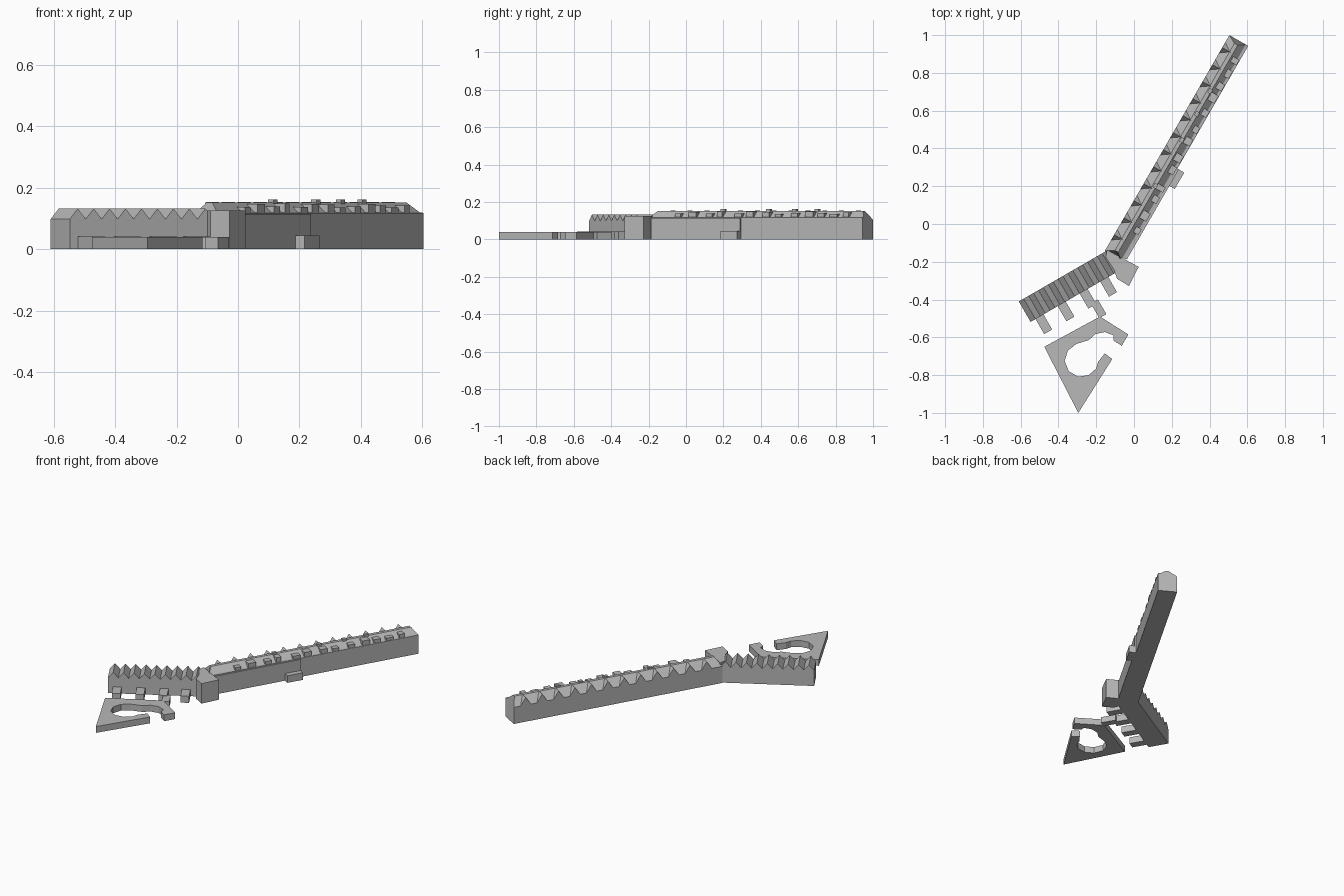
import bpy
import bmesh
import random
from math import radians
from mathutils import Matrix, Vector

random.seed(4)
cube = bpy.data.objects.get("Cube")
if cube:
    bpy.data.objects.remove(cube)

stone = bpy.data.materials.new("pale grey stone")
stone.use_nodes = True
GREY = (0.48, 0.48, 0.48, 1)
stone.diffuse_color = GREY
stone.node_tree.nodes["Principled BSDF"].inputs["Base Color"].default_value = GREY

# Local frames: x runs along a wing, -y runs across it
LONG = Matrix.Translation((-0.155, -0.143, 0)) @ Matrix.Rotation(radians(60), 4, "Z")
SHORT = Matrix.Translation((-0.61, -0.41, 0)) @ Matrix.Rotation(radians(30), 4, "Z")
WORLD = Matrix.Identity(4)


def extrude(name, points, vector, frame=WORLD, adjust=None):
    """Extrude a closed profile, optionally adjusting each vertex afterwards."""
    bm = bmesh.new()
    face = bm.faces.new([bm.verts.new(p) for p in points])
    geo = bmesh.ops.extrude_face_region(bm, geom=[face])["geom"]
    moved = [g for g in geo if isinstance(g, bmesh.types.BMVert)]
    bmesh.ops.translate(bm, verts=moved, vec=Vector(vector))
    if adjust:
        for v in bm.verts:
            adjust(v)
    if face.is_valid and len(face.edges[0].link_faces) > 2:
        bm.faces.remove(face)
    bmesh.ops.recalc_face_normals(bm, faces=bm.faces)
    mesh = bpy.data.meshes.new(name)
    bm.to_mesh(mesh)
    bm.free()
    mesh.materials.append(stone)
    obj = bpy.data.objects.new(name, mesh)
    obj.matrix_world = frame
    bpy.context.collection.objects.link(obj)
    return obj


def block(name, x0, x1, u0, u1, z0, z1, frame):
    """Box in a wing frame, u measured across the wing."""
    pts = [(x0, -u0, z0), (x1, -u0, z0), (x1, -u1, z0), (x0, -u1, z0)]
    return extrude(name, pts, (0, 0, z1 - z0), frame)


# Long wing: pitched roof with hipped ends
LENGTH = 1.32


def hip(v):
    if v.co.z > 0.14:
        v.co.x += 0.03 if v.co.x < LENGTH / 2 else -0.025


section = [(0, 0), (0, 0.105), (0.045, 0.152), (0.065, 0.152),
           (0.1, 0.12), (0.115, 0.118), (0.115, 0)]
extrude("long_wing", [(0, -u, z) for u, z in section], (LENGTH, 0, 0), LONG, hip)
block("long_wing_ledge", 0.02, 0.57, 0.1, 0.124, 0, 0.115, LONG)
block("long_wing_porch", 0.47, 0.57, 0.11, 0.157, 0, 0.045, LONG)

# Row of gabled dormers on the outer side of the long wing
for i in range(12):
    c = 0.1 + i * 0.104
    w = 0.036
    gable = [(c - w, 0, 0.1), (c + w, 0, 0.1), (c, 0, 0.154)]
    extrude(f"dormer_{i + 1}", gable, (0, -0.05, 0), LONG)

# Small flat-topped dormers on the inner slope
for i in range(13):
    x = 0.17 + i * 0.087 + random.uniform(-0.015, 0.015)
    u = random.uniform(0.065, 0.075)
    block(f"roof_box_{i + 1}", x, x + random.uniform(0.025, 0.05), u, 0.112,
          0.1, random.uniform(0.135, 0.15), LONG)

# Chimneys
for i, x in enumerate((0.42, 0.7, 0.86, 1.0)):
    block(f"chimney_{i + 1}", x, x + 0.025, 0.05, 0.07, 0.14, 0.162, LONG)

# Short wing: sawtooth roof running across its width
TEETH = 9
pitch = 0.54 / TEETH
saw = [(0, 0, 0), (0, 0, 0.098)]
for i in range(TEETH):
    saw += [((i + 0.5) * pitch, 0, 0.132), ((i + 1) * pitch, 0, 0.098)]
saw.append((TEETH * pitch, 0, 0))
extrude("short_wing", saw, (0, -0.125, 0), SHORT)

# Low annexes on the short wing and the link to the plate
for i, x in enumerate((0.03, 0.166, 0.3, 0.426)):
    block(f"annex_{i + 1}", x, x + 0.049, 0.12, 0.217, 0, 0.042, SHORT)
block("link_passage", 0.325, 0.368, 0.2, 0.29, 0, 0.038, SHORT)

# Corner tower between the wings
tower = [(-0.143, -0.137), (0.025, -0.227), (-0.027, -0.328),
         (-0.09, -0.29), (-0.105, -0.243), (-0.15, -0.175)]
extrude("corner_tower", [(x, y, 0) for x, y in tower], (0, 0, 0.126))

# Low triangular plate with a round court open to one side
plate = [(-0.475, -0.65), (-0.18, -0.49), (-0.03, -0.585), (-0.065, -0.645),
         (-0.108, -0.617), (-0.108, -0.59), (-0.155, -0.572), (-0.205, -0.583),
         (-0.24, -0.615), (-0.305, -0.635), (-0.35, -0.67), (-0.367, -0.725),
         (-0.345, -0.78), (-0.295, -0.808), (-0.24, -0.8), (-0.2, -0.765),
         (-0.19, -0.73), (-0.155, -0.685), (-0.115, -0.715), (-0.295, -1.0)]
extrude("court_plate", [(x, y, 0) for x, y in plate], (0, 0, 0.04))
